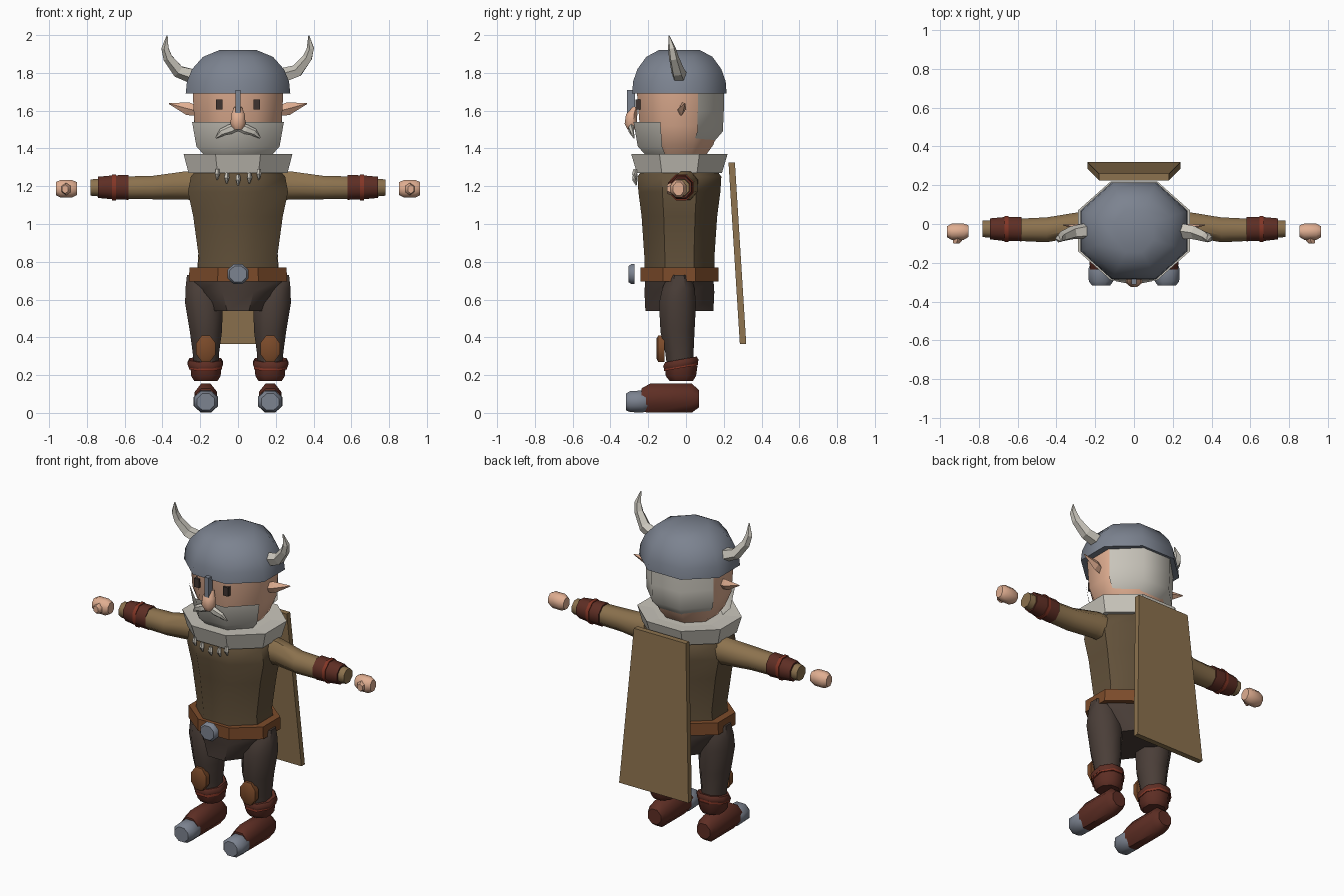
import bpy, bmesh, math
from mathutils import Vector

cube = bpy.data.objects.get("Cube")
if cube:
    bpy.data.objects.remove(cube, do_unlink=True)


def material(name, r, g, b):
    def lin(c):
        return (c / 255 / 12.92) if c < 11 else ((c / 255 + 0.055) / 1.055) ** 2.4
    col = (lin(r), lin(g), lin(b), 1)
    m = bpy.data.materials.new(name)
    m.use_nodes = True
    m.diffuse_color = col
    m.node_tree.nodes["Principled BSDF"].inputs["Base Color"].default_value = col
    return m


SKIN = material("skin", 224, 174, 145)
CREAM = material("cream_hair_and_bone", 201, 197, 187)
STEEL = material("steel", 124, 131, 144)
TUNIC = material("dark_brown_tunic", 98, 81, 58)
TAN = material("tan_cloth", 140, 114, 78)
BELT = material("belt_leather", 124, 75, 42)
PANTS = material("dark_trousers", 74, 62, 56)
BOOT = material("red_brown_leather", 94, 46, 36)
STRAP = material("red_strap", 132, 54, 38)
EYE = material("eye_dark", 62, 52, 48)

CY = -0.035  # depth of the body axis
smooth_parts = []


def finish(name, bm, mat, smooth=False):
    bmesh.ops.recalc_face_normals(bm, faces=bm.faces)
    me = bpy.data.meshes.new(name)
    bm.to_mesh(me)
    bm.free()
    me.materials.append(mat)
    ob = bpy.data.objects.new(name, me)
    bpy.context.scene.collection.objects.link(ob)
    if smooth:
        smooth_parts.append(ob)
    return ob


def skin_rings(bm, rings, closed=True):
    """Join successive rings of points with quads and cap the ends."""
    rows = [[bm.verts.new(p) for p in ring] for ring in rings]
    n = len(rows[0])
    for a, b in zip(rows, rows[1:]):
        for i in range(n if closed else n - 1):
            j = (i + 1) % n
            bm.faces.new((a[i], a[j], b[j], b[i]))
    if closed:
        bm.faces.new(rows[0])
        bm.faces.new(rows[-1])


def loft(name, axis, rings, mat, n=8, smooth=True):
    """rings: (position, centre u, centre v, half u, half v) across the axis."""
    bm = bmesh.new()
    k = 1 / math.cos(math.pi / n)
    out = []
    for t, cu, cv, ru, rv in rings:
        ring = []
        for i in range(n):
            a = 2 * math.pi * (i + 0.5) / n
            u, v = cu + ru * k * math.cos(a), cv + rv * k * math.sin(a)
            ring.append({"x": (t, u, v), "y": (u, t, v), "z": (u, v, t)}[axis])
        out.append(ring)
    skin_rings(bm, out)
    return finish(name, bm, mat, smooth)


def tube(name, path, radii, mat, n=6, flat=1.0, smooth=False):
    """Tapered tube along a path; flat squashes it in depth."""
    bm = bmesh.new()
    pts = [Vector(p) for p in path]
    out = []
    for i, p in enumerate(pts):
        d = (pts[min(i + 1, len(pts) - 1)] - pts[max(i - 1, 0)]).normalized()
        u = d.cross(Vector((0, 1, 0))).normalized()
        w = d.cross(u)
        out.append([p + radii[i] * (u * math.cos(a) + w * math.sin(a) * flat)
                    for a in (2 * math.pi * j / n for j in range(n))])
    skin_rings(bm, out)
    return finish(name, bm, mat, smooth)


def shell(name, start, rows, mat, thick):
    """Half-octagon wrap round the head; rows are (height, radius)."""
    bm = bmesh.new()
    k = 1 / math.cos(math.pi / 8)
    angles = [math.radians(start + 45 * i) for i in range(4)]
    skin_rings(bm, [[(r * k * math.cos(a), CY + r * k * math.sin(a), z) for a in angles]
                    for z, r in rows], closed=False)
    bmesh.ops.solidify(bm, geom=bm.faces[:], thickness=thick)
    return finish(name, bm, mat, True)


def box(name, x, y, z, mat):
    bm = bmesh.new()
    skin_rings(bm, [[(x[0], y[0], h), (x[1], y[0], h), (x[1], y[1], h), (x[0], y[1], h)] for h in z])
    return finish(name, bm, mat)


# Head, hair and beard
loft("head", "z", [(1.35, 0, CY, .14, .13), (1.42, 0, CY, .19, .18), (1.52, 0, CY, .23, .21),
                   (1.70, 0, CY, .24, .225)], SKIN)
shell("back_hair", 22.5, [(1.42, .17), (1.49, .23), (1.6, .235), (1.7, .235)], CREAM, .035)
shell("beard", 202.5, [(1.35, .165), (1.41, .22), (1.54, .243)], CREAM, .04)
loft("nose", "z", [(1.50, 0, -.285, .025, .025), (1.53, 0, -.292, .04, .033),
                   (1.58, 0, -.288, .036, .03), (1.62, 0, -.27, .02, .015)], SKIN)

# Helmet
loft("helmet", "z", [(1.69, 0, CY, .277, .25), (1.755, 0, CY, .27, .245), (1.82, 0, CY, .243, .222),
                     (1.885, 0, CY, .185, .175), (1.92, 0, CY, .1, .11)], STEEL)
box("nose_guard", (-.014, .014), (-.312, -.27), (1.585, 1.71), STEEL)

# Torso, collar and necklace
loft("torso", "z", [(.70, 0, CY, .22, .185), (.82, 0, CY, .207, .185), (1.04, 0, CY, .237, .2),
                    (1.17, 0, CY, .265, .217), (1.25, 0, CY, .25, .222), (1.31, 0, CY, .2, .18)], TUNIC)
loft("fur_collar", "z", [(1.27, 0, CY, .262, .225), (1.37, 0, CY, .288, .255),
                         (1.365, 0, CY, .2, .18)], CREAM, smooth=False)
for i, (x, z) in enumerate([(-.11, 1.265), (-.06, 1.245), (0, 1.235), (.06, 1.245), (.11, 1.265)]):
    tube(f"necklace_tooth_{i + 1}", [(x, -.268, z + .025), (x, -.272, z), (x, -.262, z - .03)],
         [.011, .014, .004], CREAM, 5)

# Belt, buckle and hips
loft("belt", "z", [(.695, 0, CY, .26, .207), (.77, 0, CY, .257, .207)], BELT, smooth=False)
loft("belt_buckle", "y", [(-.305, 0, .735, .045, .042), (-.29, 0, .735, .056, .053),
                          (-.272, 0, .735, .056, .053)], STEEL)
loft("hips", "z", [(.54, 0, CY, .14, .18), (.64, 0, CY, .2, .185), (.71, 0, CY, .24, .18)], PANTS)

# Stiff cape: widens and leans out towards the hem
bm = bmesh.new()
skin_rings(bm, [[(-w, y, z), (w, y, z), (w, y + .034, z), (-w, y + .034, z)]
                for w, y, z in ((.24, .285, .365), (.18, .225, 1.325))])
finish("cape", bm, TAN)

for side, s in (("left", 1), ("right", -1)):
    # Face details and horns
    box(f"{side}_eye", (s * .1 - .017, s * .1 + .017), (-.268, -.24), (1.605, 1.66), EYE)
    tube(f"{side}_moustache", [(s * .005, -.287, 1.515), (s * .045, -.29, 1.5),
                               (s * .085, -.285, 1.485), (s * .118, -.275, 1.455)],
         [.024, .026, .02, .004], CREAM, 6, .6)
    tube(f"{side}_ear", [(s * .2, -.035, 1.595), (s * .265, -.02, 1.61), (s * .365, -.005, 1.638)],
         [.025, .034, .003], SKIN, 4, .6)
    tube(f"{side}_horn", [(s * .24, -.035, 1.785), (s * .315, -.045, 1.81), (s * .37, -.065, 1.88),
                          (s * .385, -.075, 1.93), (s * .375, -.09, 1.998)],
         [.042, .036, .027, .021, .003], CREAM, 5)

    # Arms, bracers and hands
    loft(f"{side}_sleeve", "x", [(s * .2, .0, 1.205, .065, .078), (s * .29, -.003, 1.203, .063, .074),
                                 (s * .45, -.03, 1.193, .064, .062), (s * .58, -.03, 1.192, .058, .06),
                                 (s * .78, -.025, 1.193, .042, .043)], TAN)
    loft(f"{side}_bracer", "x", [(s * .58, -.027, 1.194, .062, .066), (s * .665, -.026, 1.194, .062, .063),
                                 (s * .742, -.025, 1.194, .054, .056)], BOOT)
    loft(f"{side}_bracer_strap", "x", [(s * .647, -.026, 1.194, .066, .069),
                                       (s * .668, -.026, 1.194, .066, .069)], STRAP)
    loft(f"{side}_hand", "x", [(s * .853, -.037, 1.187, .03, .034), (s * .878, -.04, 1.187, .042, .046),
                               (s * .94, -.04, 1.187, .042, .046), (s * .964, -.04, 1.187, .028, .035)], SKIN)
    loft(f"{side}_thumb", "y", [(-.1, s * .915, 1.185, .016, .02), (-.085, s * .91, 1.185, .024, .028),
                                (-.04, s * .905, 1.185, .022, .026)], SKIN, 6)

    # Legs, knee pads and boots
    loft(f"{side}_leg", "z", [(.24, s * .168, -.03, .065, .07), (.32, s * .17, -.035, .07, .075),
                              (.43, s * .17, -.045, .085, .09), (.58, s * .18, -.045, .1, .098),
                              (.66, s * .19, -.04, .088, .085), (.73, s * .19, -.035, .08, .06)], PANTS)
    loft(f"{side}_knee_pad", "y", [(-.155, s * .17, .34, .042, .055), (-.147, s * .17, .34, .052, .07),
                                   (-.115, s * .17, .34, .052, .07)], BELT)
    loft(f"{side}_boot_shaft", "z", [(.17, s * .17, -.025, .062, .062), (.195, s * .17, -.027, .078, .08),
                                     (.25, s * .17, -.025, .082, .086)], BOOT)
    cuff = loft(f"{side}_boot_cuff", "z", [(.245, s * .173, -.027, .088, .088),
                                           (.262, s * .173, -.027, .094, .094),
                                           (.282, s * .173, -.027, .084, .084)], BOOT)
    strap = loft(f"{side}_boot_strap", "z", [(.236, s * .172, -.027, .088, .09),
                                             (.25, s * .172, -.027, .088, .09)], STRAP)
    for part in (cuff, strap):  # slope down to the front
        for v in part.data.vertices:
            v.co.z += (v.co.y - CY) * .18
    loft(f"{side}_boot_foot", "y", [(-.235, s * .17, .068, .056, .062), (-.19, s * .17, .078, .06, .077),
                                    (.03, s * .17, .078, .06, .077), (.07, s * .17, .075, .045, .045)], BOOT)
    loft(f"{side}_toe_cap", "y", [(-.318, s * .17, .058, .046, .044), (-.295, s * .17, .06, .063, .056),
                                  (-.23, s * .17, .06, .065, .058), (-.205, s * .17, .06, .055, .05)], STEEL)

# Soft shading on rounded parts, crisp at strong edges
for ob in bpy.context.scene.objects:
    ob.select_set(ob in smooth_parts)
bpy.context.view_layer.objects.active = smooth_parts[0]
bpy.ops.object.shade_smooth_by_angle(angle=math.radians(48))
